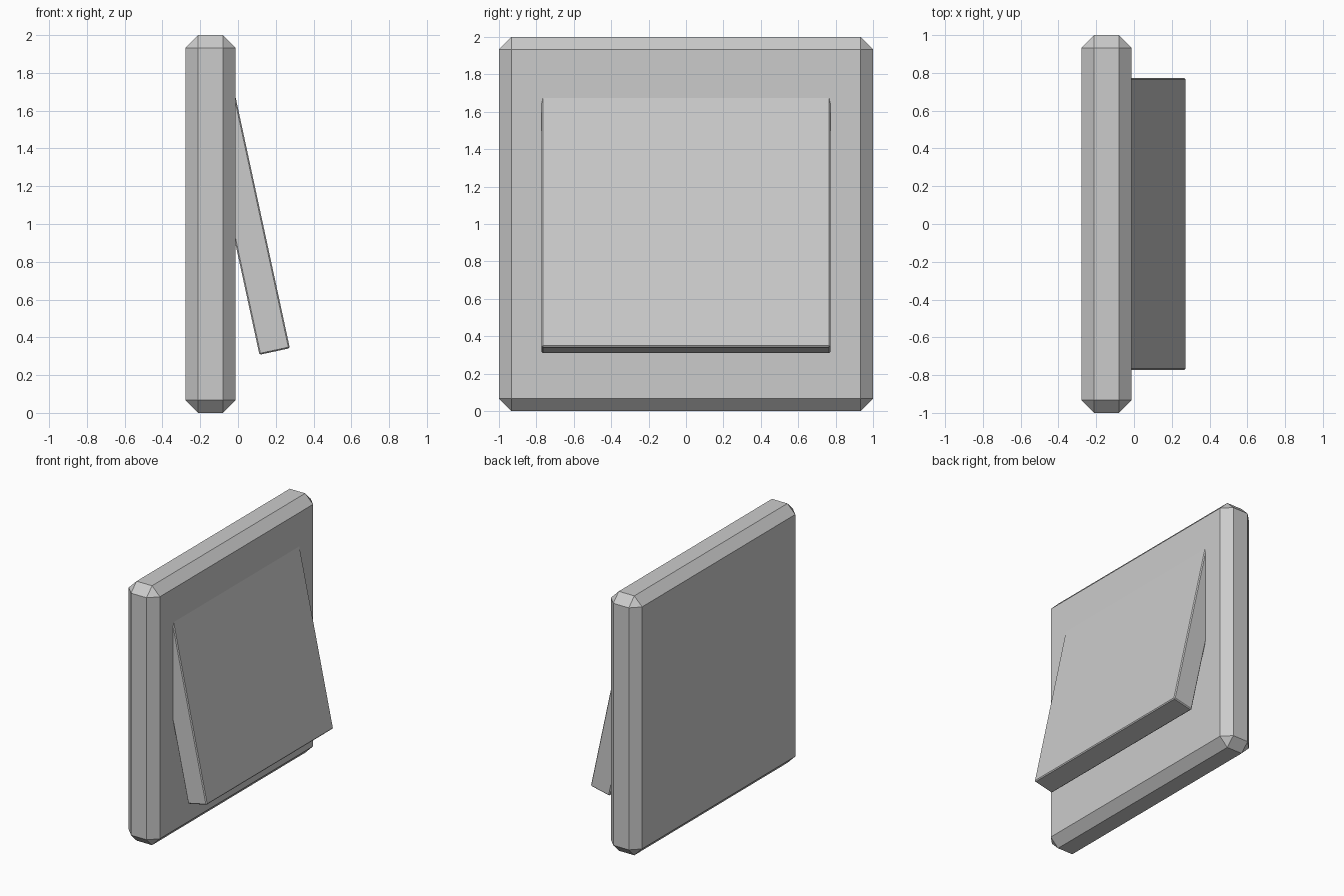
import bpy
from math import sin, cos, radians
from mathutils import Vector

if "Cube" in bpy.data.objects:
    bpy.data.objects.remove(bpy.data.objects["Cube"])


def bevelled_box(name, size, location, bevel, tilt=0.0):
    bpy.ops.mesh.primitive_cube_add(size=1, location=location)
    obj = bpy.context.object
    obj.name = name
    obj.scale = size
    bpy.ops.object.transform_apply(location=False, rotation=False, scale=True)
    obj.rotation_euler.y = tilt
    mod = obj.modifiers.new("edge_bevel", "BEVEL")
    mod.width = bevel
    mod.segments = 1
    mod.limit_method = 'NONE'
    return obj


# wall plate with wide chamfers
bevelled_box("wall_plate", (0.266, 2.0, 2.0), (-0.146, 0, 1.0), 0.067)

# tilted rocker, placed from the middle of its lower end
tilt = radians(-12.2)
length = 1.54
up = Vector((sin(tilt), 0, cos(tilt)))
bottom = Vector((0.194, 0, 0.325))
bevelled_box("rocker", (0.165, 1.545, length), bottom + up * length / 2, 0.007, tilt)
